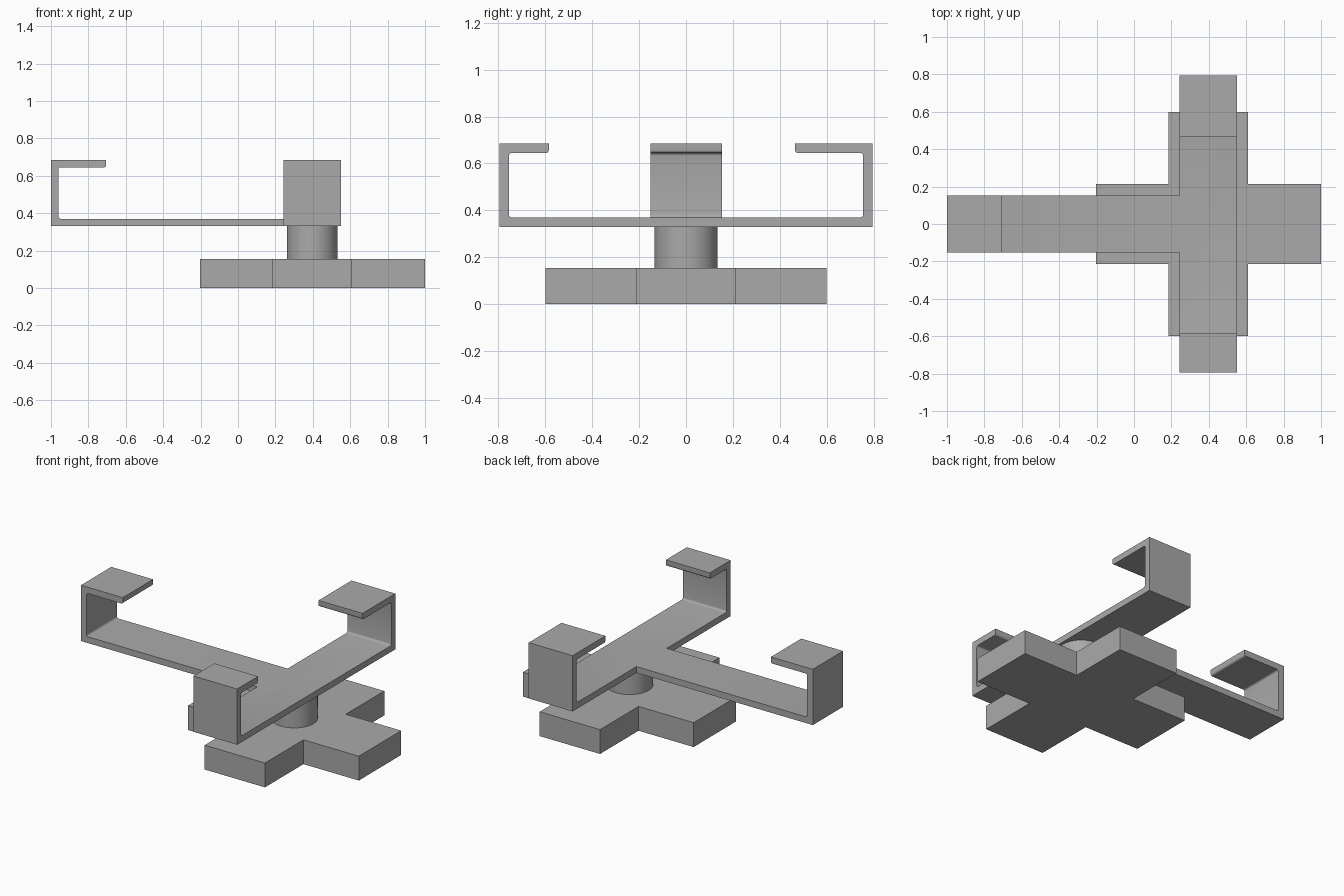
import bpy, bmesh, math
from mathutils import Matrix, Vector

if "Cube" in bpy.data.objects:
    bpy.data.objects.remove(bpy.data.objects["Cube"])

grey = bpy.data.materials.new("plain grey")
grey.diffuse_color = (0.40, 0.40, 0.40, 1)
grey.use_nodes = True
grey.node_tree.nodes["Principled BSDF"].inputs["Base Color"].default_value = grey.diffuse_color

BOT, TOP, T = 0.33, 0.685, 0.04      # bracket bottom, lip top, sheet thickness
CX = 0.397                           # centre of post and cross arm


def prism(name, pts, offset, matrix):
    """Extrude a 2D outline by offset along local z, then place it with matrix."""
    bm = bmesh.new()
    face = bm.faces.new([bm.verts.new((x, y, 0)) for x, y in pts])
    ext = bmesh.ops.extrude_face_region(bm, geom=[face])
    bmesh.ops.translate(bm, vec=(0, 0, offset),
                        verts=[v for v in ext["geom"] if isinstance(v, bmesh.types.BMVert)])
    bm.transform(matrix)
    bmesh.ops.recalc_face_normals(bm, faces=bm.faces)
    return finish(name, bm)


def finish(name, bm):
    me = bpy.data.meshes.new(name)
    bm.to_mesh(me)
    bm.free()
    me.materials.append(grey)
    ob = bpy.data.objects.new(name, me)
    bpy.context.collection.objects.link(ob)
    return ob


def fillet(cx, cy, r, a0, a1, n=4):
    """Arc points in degrees around a corner centre."""
    return [(cx + r * math.cos(math.radians(a0 + (a1 - a0) * i / n)),
             cy + r * math.sin(math.radians(a0 + (a1 - a0) * i / n))) for i in range(n + 1)]


def hook(reach, lip, r=0.012):
    """Outline from arm top, round the inside of the hook and back along the outside."""
    w = reach - T
    return (fillet(w - r, BOT + T + r, r, -90, 0)
            + fillet(w - r, TOP - T - r, r, 0, 90)
            + fillet(reach - lip + r, TOP - T + r, r, 270, 180)
            + [(reach - lip, TOP), (reach, TOP), (reach, BOT)])


# base plate: one plus-shaped slab
x0, x1, a, b, h = -0.203, 1.0, 0.185, 0.61, 0.213
half = [(x1, -h), (x1, h), (b, h), (b, 0.6), (a, 0.6), (a, h), (x0, h)]
base = half + [(x0, -h), (a, -h), (a, -0.6), (b, -0.6), (b, -h)]
prism("base_plate", base, 0.155, Matrix.Identity(4))

# round post
bm = bmesh.new()
bmesh.ops.create_cone(bm, cap_ends=True, segments=48, radius1=0.135, radius2=0.135,
                      depth=BOT - 0.155, matrix=Matrix.Translation((CX, 0, (BOT + 0.155) / 2)))
post = finish("post", bm)
bpy.context.view_layer.objects.active = post
post.select_set(True)
bpy.ops.object.shade_smooth_by_angle(angle=math.radians(35))
post.select_set(False)

# cross arm with a hook at each end (profile in y and z, extruded along x)
back, front = hook(0.795, 0.33), hook(0.795, 0.21)
outline = back + [(-y, z) for y, z in reversed(front)]
yz = Matrix(((0, 0, 1, 0.242), (1, 0, 0, 0), (0, 1, 0, 0), (0, 0, 0, 1)))
bracket = prism("hooked_bracket", outline, 0.309, yz)

# long arm with one hook (profile in x and z, extruded along y)
left = [(-x, z) for x, z in hook(1.0, 0.295)] + [(0.35, BOT), (0.35, BOT + T)]
xz = Matrix(((1, 0, 0, 0), (0, 0, 1, -0.152), (0, 1, 0, 0), (0, 0, 0, 1)))
arm = prism("long_arm", left, 0.305, xz)

# join the two arms into one clean piece
mod = bracket.modifiers.new("join", 'BOOLEAN')
mod.operation, mod.object, mod.solver = 'UNION', arm, 'EXACT'
bpy.context.view_layer.objects.active = bracket
bracket.select_set(True)
bpy.ops.object.modifier_apply(modifier="join")
bpy.data.objects.remove(arm)
bpy.ops.object.shade_smooth_by_angle(angle=math.radians(35))
